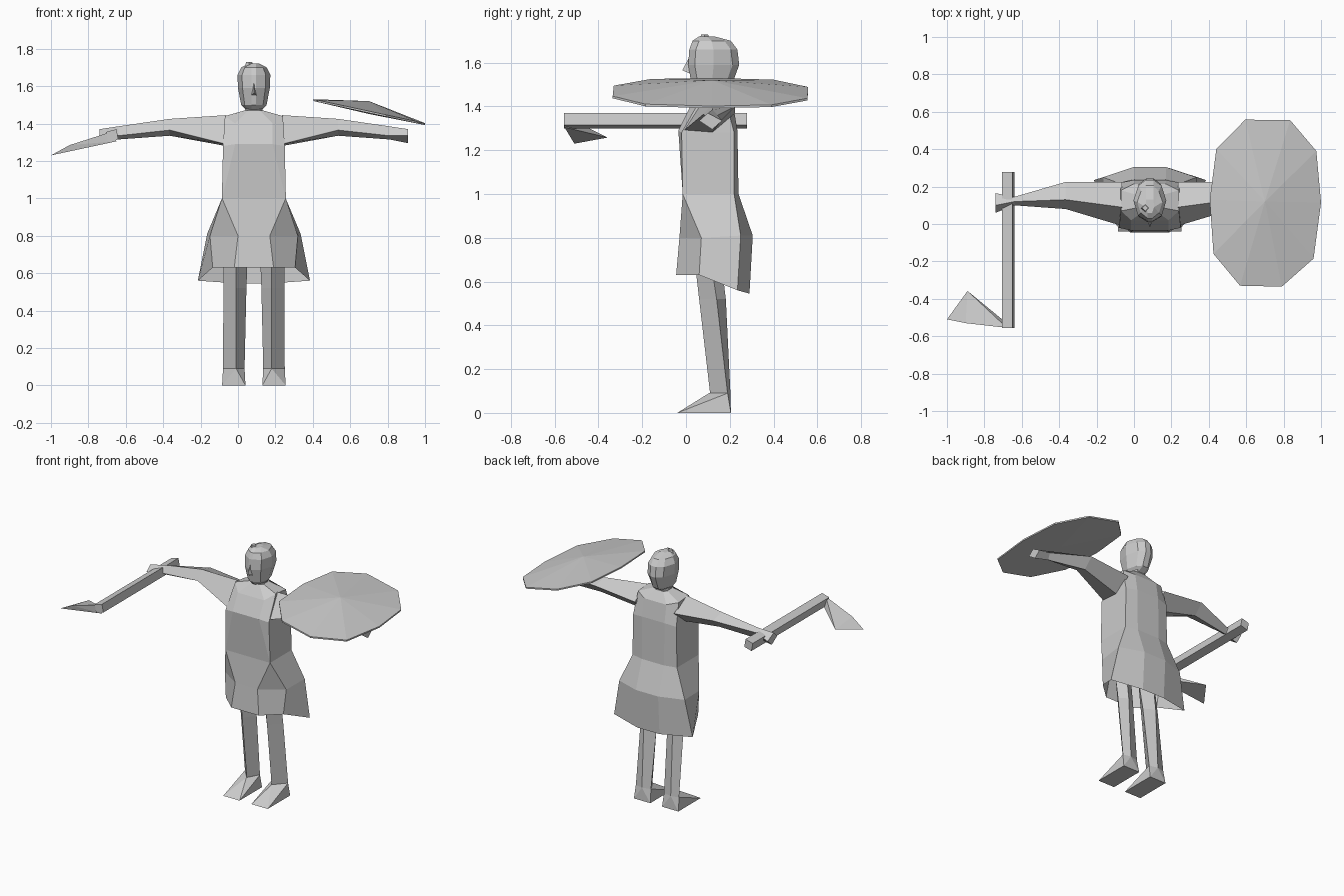
import bpy, bmesh
from mathutils import Vector

if "Cube" in bpy.data.objects:
    bpy.data.objects.remove(bpy.data.objects["Cube"])

CX = 0.085  # body's mirror plane

grey = bpy.data.materials.new("light_grey")
grey.diffuse_color = (0.6, 0.6, 0.6, 1)
grey.use_nodes = True
grey.node_tree.nodes["Principled BSDF"].inputs["Base Color"].default_value = grey.diffuse_color


def finish(name, bm):
    bmesh.ops.remove_doubles(bm, verts=bm.verts[:], dist=0.0005)
    bmesh.ops.recalc_face_normals(bm, faces=bm.faces[:])
    me = bpy.data.meshes.new(name)
    bm.to_mesh(me)
    bm.free()
    me.materials.append(grey)
    ob = bpy.data.objects.new(name, me)
    bpy.context.collection.objects.link(ob)
    return ob


def loft(name, rings, start=True, end=True):
    """Skin closed rings that all have the same number of points."""
    bm = bmesh.new()
    rows = [[bm.verts.new(p) for p in r] for r in rings]
    n = len(rows[0])
    for a, b in zip(rows, rows[1:]):
        for i in range(n):
            j = (i + 1) % n
            bm.faces.new((a[i], a[j], b[j], b[i]))
    if start:
        bm.faces.new(rows[0])
    if end:
        bm.faces.new(rows[-1])
    return finish(name, bm)


def hull(name, points):
    bm = bmesh.new()
    for p in points:
        bm.verts.new(p)
    bmesh.ops.convex_hull(bm, input=bm.verts[:])
    return finish(name, bm)


def sym(half):
    """Half ring of (offset, y, z), front to back, mirrored about the body."""
    return ([(CX + d, y, z) for d, y, z in half] +
            [(CX - d, y, z) for d, y, z in reversed(half)])


# Tunic: flared skirt, waist, chest and shoulders, open at the hem
loft("tunic", [sym(h) for h in (
    [(.105, -.045, .63), (.22, .06, .63), (.30, .235, .56), (.085, .29, .545)],
    [(.085, -.03, .80), (.235, .07, .80), (.25, .25, .81), (.085, .305, .81)],
    [(.17, -.015, 1.0), (.171, -.015, 1.0), (.17, .22, 1.0), (.085, .24, 1.0)],
    [(.10, -.035, 1.29), (.165, -.02, 1.28), (.165, .22, 1.28), (.085, .235, 1.29)],
    [(.10, .02, 1.40), (.155, .07, 1.44), (.155, .18, 1.43), (.085, .215, 1.41)],
    [(.03, .07, 1.47), (.05, .09, 1.47), (.05, .15, 1.47), (.03, .17, 1.47)],
)], start=False)

# Neck
loft("neck", [sym([(.03, .07, z), (.045, .10, z), (.045, .14, z), (.03, .17, z)])
              for z in (1.45, 1.53)])

# Head with flat hair planes
head = []
for z, w, front, back in ((1.475, .045, .05, .17), (1.50, .068, .025, .21),
                          (1.59, .085, .01, .243), (1.66, .088, .015, .235),
                          (1.70, .068, .03, .205), (1.72, .03, .06, .13)):
    m = (front + back) / 2
    head.append(sym([(.012, front, z), (w * .72, front + .03, z), (w, m, z),
                     (w * .7, back - .03, z), (.02, back, z)]))
loft("head", head)

# Nose and hair knot
hull("nose", [(CX, -.017, 1.565), (CX, .012, 1.62),
              (CX - .015, .02, 1.55), (CX + .015, .02, 1.55)])
hull("hair_knot", [(CX - .025 + dx * s, .085 + dy * s, z)
                   for z, s in ((1.70, .025), (1.728, .016))
                   for dx, dy in ((1, 0), (0, 1), (-1, 0), (0, -1))])

for side, s in (("left", 1), ("right", -1)):
    # Arm: ridge, front, underside, back at shoulder, elbow, wrist and hand
    arm = ((.15, (.09, 1.445), (-.01, 1.29), (.12, 1.28), (.225, 1.37)),
           (.45, (.13, 1.425), (.08, 1.365), (.16, 1.335), (.225, 1.40)),
           (.725, (.12, 1.385), (.10, 1.335), (.13, 1.315), (.145, 1.36)),
           (.825, (.10, 1.37), (.06, 1.335), (.12, 1.295), (.165, 1.335)))
    loft(side + "_arm", [[(CX + s * d, y, z) for y, z in pts] for d, *pts in arm])

    # Leg: front ridge, inner side, back, outer side
    leg = ((0, (.10, .205), (.05, .20), (.17, .20), (.11, .10), .0),
           (.09, (.095, .11), (.05, .19), (.165, .19), (.11, .203), .09),
           (.52, (.095, .06), (.04, .14), (.163, .14), (.11, .182), .52),
           (.78, (.095, .03), (.03, .10), (.163, .10), (.11, .15), .78))
    loft(side + "_leg", [[(CX + s * d, y, z) for d, y in (f, i, b, o)]
                         for z, f, i, o, b, _ in leg[1:]])

    # Foot: wedge from the ankle down to the toe edge
    hull(side + "_foot", [(CX + s * d, y, z) for d, y, z in (
        (.045, -.04, 0), (.17, -.04, 0), (.17, .205, 0), (.045, .205, 0),
        (.095, .105, .09), (.05, .19, .09), (.165, .19, .09), (.11, .203, .09))])

# Axe handle: slightly turned square bar
section = ((-.705, 1.355), (-.65, 1.37), (-.64, 1.315), (-.695, 1.30))
loft("axe_handle", [[(x, y, z) for x, z in section] for y in (-.557, .278)])

# Axe blade
hull("axe_blade", [(-.68, -.555, 1.355), (-.65, -.555, 1.305),
                   (-1.0, -.51, 1.23), (-.89, -.358, 1.258), (-.90, -.53, 1.285)])

# Shield: tilted shallow dome over a flat underside
outline = ((.595, .558), (.835, .555), (.975, .39), (1.0, .115), (.96, -.185),
           (.79, -.335), (.567, -.33), (.425, -.16), (.405, .13), (.44, .40))
bm = bmesh.new()


def tilt(x):
    return 1.53 - (x - .405) * .215


top = [bm.verts.new((x, y, tilt(x))) for x, y in outline]
low = [bm.verts.new((x, y, tilt(x) - .01)) for x, y in outline]
peak = bm.verts.new((.70, .12, 1.52))
base = bm.verts.new((.70, .12, tilt(.70) - .015))
for i in range(len(outline)):
    j = (i + 1) % len(outline)
    bm.faces.new((top[i], top[j], peak))
    bm.faces.new((low[j], low[i], base))
    bm.faces.new((top[j], top[i], low[i], low[j]))
finish("shield", bm)
